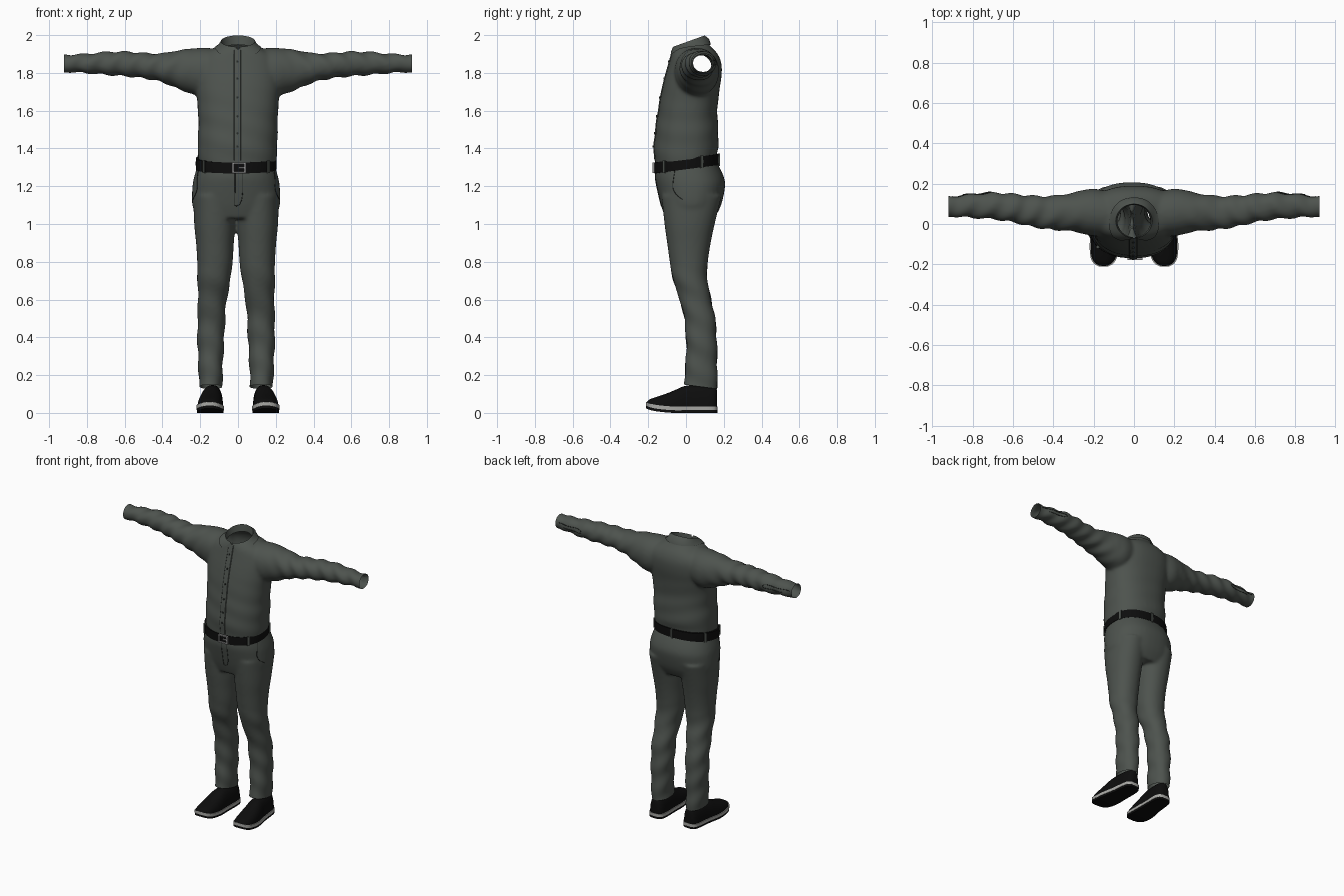
import bpy, bmesh, math
from mathutils import Vector
from mathutils.bvhtree import BVHTree

if "Cube" in bpy.data.objects:
    bpy.data.objects.remove(bpy.data.objects["Cube"])


def material(name, rgb):
    m = bpy.data.materials.new(name)
    m.diffuse_color = (*rgb, 1)
    m.use_nodes = True
    m.node_tree.nodes["Principled BSDF"].inputs["Base Color"].default_value = m.diffuse_color
    return m


CLOTH = material("grey green cloth", (0.075, 0.086, 0.076))
SEAM = material("dark seam", (0.02, 0.024, 0.021))
BLACK = material("black leather", (0.004, 0.004, 0.004))
SOLE = material("pale grey rubber", (0.4, 0.4, 0.38))
METAL = material("buckle metal", (0.3, 0.3, 0.3))


def dense(rows, k=4):
    """Catmull-Rom interpolation of profile rows."""
    out = []
    for i in range(len(rows) - 1):
        a, b, c, d = (rows[max(0, min(len(rows) - 1, i + j))] for j in (-1, 0, 1, 2))
        for s in range(k):
            t = s / k
            out.append([0.5 * (2 * q + (r - p) * t + (2 * p - 5 * q + 4 * r - w) * t * t
                               + (3 * q - p - 3 * r + w) * t ** 3)
                        for p, q, r, w in zip(a, b, c, d)])
    return out + [list(rows[-1])]


def oval(n=40, p=2.3):
    for i in range(n):
        a = 2 * math.pi * i / n
        c, s = math.cos(a), math.sin(a)
        yield (math.copysign(abs(c) ** (2 / p), c), math.copysign(abs(s) ** (2 / p), s))


def loft(bm, rings, closed=True, caps=True):
    vs = [[bm.verts.new(p) for p in r] for r in rings]
    n = len(vs[0])
    for a, b in zip(vs, vs[1:]):
        for i in range(n if closed else n - 1):
            j = (i + 1) % n
            bm.faces.new((a[i], a[j], b[j], b[i]))
    if caps:
        bm.faces.new(vs[0])
        bm.faces.new(vs[-1])


def upright(rows, cx=0, p=2.3):
    """Rings from rows of (z, centre x, half width, y min, y max)."""
    return [[(cx + x + u * rx, (y0 + y1) / 2 + v * (y1 - y0) / 2, z) for u, v in oval(p=p)]
            for z, x, rx, y0, y1 in dense(rows)]


def finish(name, bm, mat, angle=40):
    bmesh.ops.recalc_face_normals(bm, faces=bm.faces)
    me = bpy.data.meshes.new(name)
    bm.to_mesh(me)
    bm.free()
    me.materials.clear()
    me.materials.append(mat)
    ob = bpy.data.objects.new(name, me)
    bpy.context.collection.objects.link(ob)
    for o in bpy.context.selected_objects:
        o.select_set(False)
    ob.select_set(True)
    bpy.context.view_layer.objects.active = ob
    bpy.ops.object.shade_smooth_by_angle(angle=math.radians(angle))
    return ob


def fuse(name, bodies, cuts, fold):
    """Merge closed lofts into one skin, fold the cloth, cut the openings."""
    bm = bmesh.new()
    for rings in bodies:
        loft(bm, rings)
    tmp = finish(name + "_rough", bm, CLOTH)
    m = tmp.modifiers.new("merge", 'REMESH')
    m.mode, m.voxel_size = 'VOXEL', 0.01
    m = tmp.modifiers.new("soften", 'SMOOTH')
    m.factor, m.iterations = 0.5, 8
    me = bpy.data.meshes.new_from_object(tmp.evaluated_get(bpy.context.evaluated_depsgraph_get()))
    bpy.data.objects.remove(tmp)
    bm = bmesh.new()
    bm.from_mesh(me)
    bm.normal_update()
    for v, d in [(v, v.normal * fold(v.co)) for v in bm.verts]:
        v.co += d
    for co, no in cuts:
        bmesh.ops.bisect_plane(bm, geom=bm.verts[:] + bm.edges[:] + bm.faces[:],
                               plane_co=co, plane_no=no, clear_outer=True)
    bm.normal_update()
    tree = BVHTree.FromBMesh(bm)
    return finish(name, bm, CLOTH, 60), tree


def ramp(x, a, b):
    return max(0, min(1, (x - a) / (b - a)))


# Shirt: torso and two sleeves
torso = upright([(1.28, 0, .2, -.16, .155), (1.37, -.003, .208, -.168, .164), (1.42, -.003, .211, -.168, .172),
                 (1.5, 0, .21, -.16, .17), (1.6, 0, .212, -.146, .166), (1.7, 0, .222, -.129, .176),
                 (1.78, 0, .228, -.11, .188), (1.84, 0, .222, -.093, .189), (1.88, 0, .205, -.082, .178),
                 (1.91, 0, .165, -.074, .16), (1.935, 0, .112, -.067, .135), (1.96, 0, .088, -.062, .118),
                 (2.02, 0, .085, -.06, .112)])
arm = dense([(.12, 1.70, 1.93, -.06, .16), (.2, 1.68, 1.932, -.06, .175), (.26, 1.693, 1.927, -.047, .166),
             (.3, 1.708, 1.924, -.037, .156), (.36, 1.734, 1.91, -.031, .145), (.4, 1.75, 1.903, -.03, .14),
             (.5, 1.772, 1.906, -.015, .14), (.6, 1.782, 1.913, .008, .15), (.7, 1.79, 1.911, .024, .156),
             (.8, 1.798, 1.902, .03, .15), (.88, 1.803, 1.897, .035, .14), (.96, 1.797, 1.903, .033, .14)])
sleeves = [[[(s * x, (y0 + y1) / 2 + u * (y1 - y0) / 2, (z0 + z1) / 2 + v * (z1 - z0) / 2)
             for u, v in oval(p=2.1)] for x, z0, z1, y0, y1 in arm] for s in (1, -1)]
shirt, shirt_tree = fuse(
    "shirt", [torso] + sleeves,
    [((0, 0, 1.34), (0, .12, -1)), ((0, .02, 1.952), (0, -.3, 1)), ((.92, 0, 0), (1, 0, 0)), ((-.92, 0, 0), (-1, 0, 0))],
    lambda c: .004 * ramp(abs(c.x), .22, .4) * ramp(.9, abs(c.x) - .05, abs(c.x) + .03)
    * math.sin(55 * abs(c.x) + 35 * c.z + 30 * c.y)
    + .0015 * math.sin(50 * c.z + 14 * c.x) * ramp(1.75, c.z, c.z + .2))

# Trousers: hips and two legs
hips = upright([(1.42, 0, .195, -.14, .145), (1.34, 0, .2, -.15, .158), (1.30, 0, .208, -.158, .178),
                (1.25, 0, .222, -.163, .2), (1.2, 0, .231, -.155, .207), (1.1, 0, .232, -.132, .186),
                (1.03, 0, .2, -.11, .15)], cx=-.01)
leg = [(1.15, .115, .112, -.13, .19), (1.0, .113, .109, -.114, .152), (.9, .112, .1, -.1, .131),
       (.8, .112, .094, -.086, .116), (.7, .118, .087, -.068, .112), (.6, .126, .077, -.033, .134),
       (.5, .131, .073, -.01, .154), (.4, .134, .072, 0, .162), (.3, .135, .067, 0, .165),
       (.2, .135, .063, -.008, .166), (.08, .134, .06, -.012, .166)]
legs = [upright([(z, s * x, r, a, b) for z, x, r, a, b in leg], cx=-.01, p=2.15) for s in (1, -1)]
trousers, trouser_tree = fuse(
    "trousers", [hips] + legs, [((0, 0, 1.325), (0, -.13, 1)), ((0, .08, .138), (0, -.13, -1))],
    lambda c: .003 * ramp(.8, c.z, c.z + .15) * math.sin(42 * c.z + 18 * c.x + 22 * c.y))

# Collar: inner stand, fold and pointed outer leaf
bm = bmesh.new()
rows = [[], [], [], []]
for i in range(49):
    f = i / 48
    for row, a0, rx, ry, z, slope in ((0, 3, .082, .08, 1.925, .3), (1, 3, .09, .084, 1.968, .36),
                                      (2, 17, .102, .096, 1.946, .34), (3, 33, .112, .107, 1.911, .29)):
        a = math.radians(a0 + (360 - 2 * a0) * f)
        y = -ry * math.cos(a)
        p = Vector((rx * math.sin(a), .015 + y, z + slope * y))
        if row > 1:
            loc, n, _, _ = shirt_tree.find_nearest(p)
            if (p - loc).dot(n) < .007:
                p = loc + n * .007
        rows[row].append(p)
loft(bm, rows, closed=False, caps=False)
finish("collar", bm, CLOTH)

# Button placket lying on the chest
bm = bmesh.new()
strip = []
for i in range(40):
    z = 1.335 + .585 * i / 39
    row = []
    for x, lift in ((-.023, -.002), (-.019, .004), (.014, .004), (.018, -.002)):
        hit = shirt_tree.ray_cast(Vector((x, -1, z)), Vector((0, 1, 0)))
        if hit[0]:
            row.append(hit[0] + Vector((0, -lift, 0)))
    if len(row) == 4:
        strip.append(row)
loft(bm, strip, closed=False, caps=False)
finish("placket", bm, CLOTH, 20)

# Buttons
for z in (1.41, 1.48, 1.57, 1.67, 1.77, 1.86):
    hit = shirt_tree.ray_cast(Vector((-.003, -1, z)), Vector((0, 1, 0)))
    bpy.ops.mesh.primitive_cylinder_add(vertices=12, radius=.006, depth=.006,
                                        location=hit[0] + Vector((0, -.005, 0)), rotation=(math.pi / 2, 0, 0))
    bpy.context.object.name = "button"
    bpy.context.object.data.materials.append(SEAM)


def seam(name, tree, pts, d):
    """Thin stitched line projected on the cloth along direction d."""
    d, out = Vector(d), []
    for p in dense(pts, 8):
        hit = tree.ray_cast(Vector(p) - d * 2, d)
        if hit[0]:
            out.append(hit[0] - d * .001)
    cu = bpy.data.curves.new(name, 'CURVE')
    cu.dimensions, cu.bevel_depth, cu.bevel_resolution = '3D', .0018, 1
    sp = cu.splines.new('POLY')
    sp.points.add(len(out) - 1)
    for q, p in zip(sp.points, out):
        q.co = (*p, 1)
    cu.materials.append(SEAM)
    bpy.context.collection.objects.link(bpy.data.objects.new(name, cu))


# Seams: placket edge, fly, pockets and sleeve vents
seam("placket_seam", shirt_tree, [(-.022, 0, 1.34), (-.022, 0, 1.6), (-.022, 0, 1.9)], (0, 1, 0))
seam("fly_seam", trouser_tree, [(-.016, 0, 1.27), (-.016, 0, 1.18), (-.016, 0, 1.1), (.012, 0, 1.11),
                                (.024, 0, 1.16), (.026, 0, 1.27)], (0, 1, 0))
for s in (1, -1):
    seam("pocket_seam", trouser_tree, [(0, -.06, 1.28), (0, -.07, 1.2), (0, -.055, 1.16), (0, -.02, 1.13)], (-s, 0, 0))
    seam("sleeve_vent", shirt_tree, [(s * .9, 0, 1.862), (s * .8, 0, 1.865), (s * .72, 0, 1.866), (s * .715, 0, 1.845),
                                     (s * .8, 0, 1.842), (s * .85, 0, 1.842)], (0, -1, 0))


def box(name, loc, size, mat, turn=0):
    bpy.ops.mesh.primitive_cube_add(size=1, location=loc, rotation=(0, 0, turn))
    ob = bpy.context.object
    ob.name, ob.scale = name, size
    ob.data.materials.append(mat)


# Belt, tilted up toward the back
def belt_point(u, v, k, dz):
    return (-.01 + u * .213 * k, .002 + v * .17 * k, 1.319 + .13 * v * .17 + dz)


bm = bmesh.new()
loft(bm, [[belt_point(u, v, k, dz) for u, v in oval(72)]
          for k, dz in ((.93, -.029), (1, -.029), (1.005, 0), (1, .029), (.93, .029))], caps=False)
finish("belt", bm, BLACK)
ring = list(oval(72))
for i in (5, 18, 31, 44, 64):
    u, v = ring[i]
    a, b = ring[i - 1], ring[(i + 1) % 72]
    box("belt_loop", belt_point(u, v, 1.005, 0), (.014, .012, .066), CLOTH,
        math.atan2((b[1] - a[1]) * .17, (b[0] - a[0]) * .213))

# Buckle: square frame and prong
for x, z, w, h in ((-.027, 0, .009, .054), (.037, 0, .009, .054), (.005, .024, .07, .008),
                   (.005, -.024, .07, .008), (.02, 0, .034, .006)):
    box("buckle", (x, -.172, 1.298 + z), (w, .012, h), METAL)

# Shoes: rows of (y, centre x, half width, sole bottom, top)
shoe = dense([(-.209, .151, .016, .024, .055), (-.195, .151, .042, .018, .07), (-.165, .15, .06, .01, .082),
              (-.11, .148, .067, .003, .1), (-.06, .145, .066, 0, .12), (-.02, .142, .062, 0, .138),
              (.02, .138, .058, 0, .146), (.08, .134, .055, 0, .147), (.13, .132, .05, 0, .143),
              (.155, .132, .038, 0, .135), (.164, .132, .018, 0, .12)])
for s, side in ((1, "left"), (-1, "right")):
    bm = bmesh.new()
    loft(bm, [[(s * (x + w * u), y, b + .02 + (t - b - .02) * max(v, 0)) for u, v in oval(32, 2.5)]
              for y, x, w, b, t in shoe])
    finish(side + "_shoe_upper", bm, BLACK, 60)
    for part, lo, hi, grow, mat in (("outsole", 0, .014, .003, BLACK), ("midsole", .014, .034, .005, SOLE)):
        bm = bmesh.new()
        loft(bm, [[(s * (x + q * (w + grow)), y * 1.01, b + z) for q, z in ((-1, lo), (1, lo), (1, hi), (-1, hi))]
                  for y, x, w, b, t in shoe])
        finish(side + "_" + part, bm, mat)
